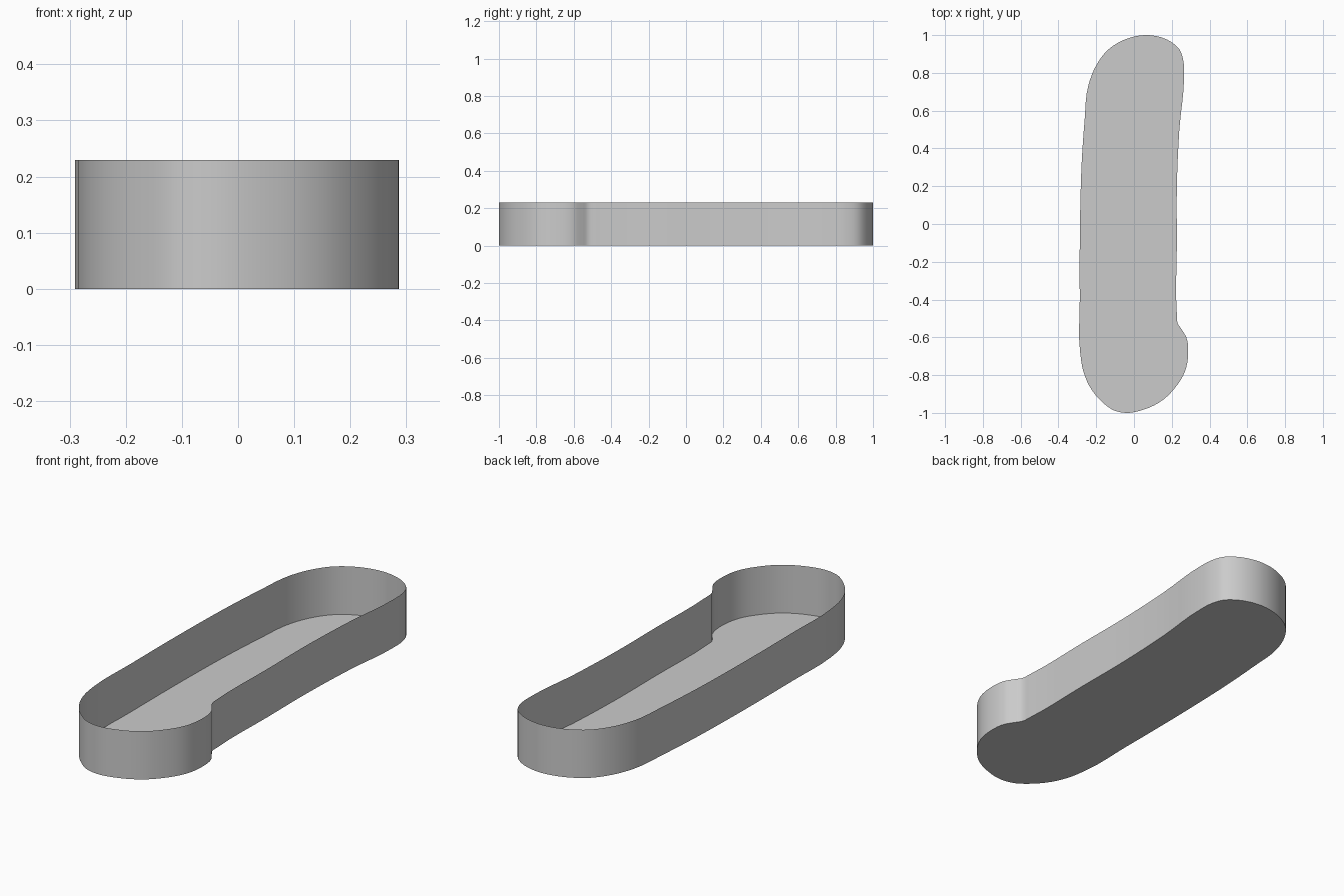
import bpy
import bmesh
import math
from mathutils import Vector
from mathutils.geometry import interpolate_bezier

HEIGHT = 0.23
STEPS = 4

cube = bpy.data.objects.get("Cube")
if cube:
    bpy.data.objects.remove(cube, do_unlink=True)

# Material
grey = bpy.data.materials.new("plain_grey")
grey.use_nodes = True
colour = (0.6, 0.6, 0.6, 1)
grey.diffuse_color = colour
grey.node_tree.nodes["Principled BSDF"].inputs["Base Color"].default_value = colour

# Outline control points, counterclockwise from the back end
outline = [
    (0.07, 1.0), (-0.04, 0.98), (-0.14, 0.92), (-0.2, 0.84), (-0.24, 0.74),
    (-0.262, 0.54), (-0.277, 0.32), (-0.284, 0.1), (-0.287, -0.1),
    (-0.287, -0.4), (-0.285, -0.68), (-0.268, -0.78), (-0.235, -0.86),
    (-0.16, -0.95), (-0.11, -0.985), (-0.04, -1.0), (0.05, -0.983),
    (0.155, -0.93), (0.215, -0.87), (0.27, -0.78), (0.287, -0.68),
    (0.277, -0.6), (0.25, -0.555), (0.231, -0.525), (0.227, -0.48),
    (0.227, -0.1), (0.227, 0.2), (0.24, 0.5), (0.265, 0.79),
    (0.262, 0.86), (0.24, 0.925), (0.19, 0.968), (0.13, 0.992),
]


def smooth_loop(points):
    """Closed curve through the points, handles scaled to each span."""
    pts = [Vector((x, y, 0)) for x, y in points]
    n = len(pts)
    tangents = []
    for i in range(n):
        before, after = pts[i] - pts[i - 1], pts[(i + 1) % n] - pts[i]
        # The shorter neighbouring span has the stronger pull
        blend = before.normalized() * after.length + after.normalized() * before.length
        tangents.append(blend.normalized())
    result = []
    for i in range(n):
        j = (i + 1) % n
        reach = (pts[j] - pts[i]).length / 3
        result += interpolate_bezier(pts[i], pts[i] + tangents[i] * reach,
                                     pts[j] - tangents[j] * reach, pts[j],
                                     STEPS + 1)[:-1]
    return result


# Open tray: flat floor with a thin upright wall around it
bm = bmesh.new()
lower = [bm.verts.new(p) for p in smooth_loop(outline)]
upper = [bm.verts.new(v.co + Vector((0, 0, HEIGHT))) for v in lower]
bm.faces.new(reversed(lower))
for i in range(len(lower)):
    bm.faces.new((lower[i - 1], lower[i], upper[i], upper[i - 1]))
mesh = bpy.data.meshes.new("tray")
bm.to_mesh(mesh)
bm.free()
mesh.materials.append(grey)

tray = bpy.data.objects.new("tray", mesh)
bpy.context.collection.objects.link(tray)
bpy.context.view_layer.objects.active = tray
tray.select_set(True)
bpy.ops.object.shade_smooth_by_angle(angle=math.radians(35))
